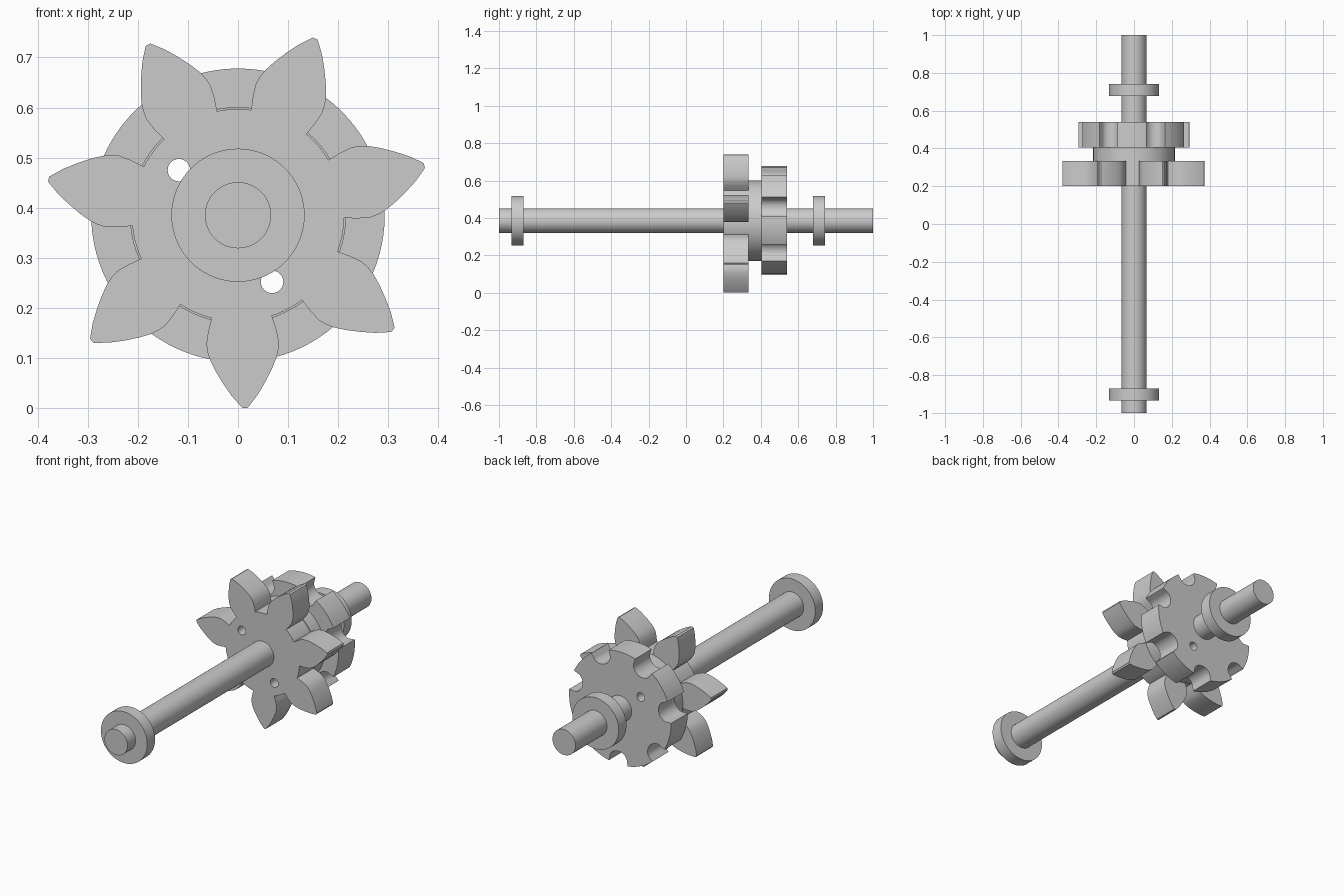
import bpy, bmesh, math
from math import sin, cos, radians, tau

if "Cube" in bpy.data.objects:
    bpy.data.objects.remove(bpy.data.objects["Cube"])

AXIS_Z = 0.385
TEETH = 7
FIRST = radians(-87.9)      # direction of the lowest tooth

grey = bpy.data.materials.new("plain grey")
grey.use_nodes = True
grey.diffuse_color = (0.6, 0.6, 0.6, 1)
grey.node_tree.nodes["Principled BSDF"].inputs["Base Color"].default_value = (0.6, 0.6, 0.6, 1)


def circle(radius, steps=72, cx=0, cy=0):
    return [(cx + radius * cos(tau * i / steps), cy + radius * sin(tau * i / steps))
            for i in range(steps)]


def slab(name, outlines, y0, y1):
    """Extrude filled outlines (outer edge first, then holes) along the axle."""
    curve = bpy.data.curves.new(name, "CURVE")
    curve.dimensions = "2D"
    curve.fill_mode = "BOTH"
    curve.extrude = (y1 - y0) / 2
    for pts in outlines:
        spline = curve.splines.new("POLY")
        spline.points.add(len(pts) - 1)
        for p, (x, z) in zip(spline.points, pts):
            p.co = (x, z, 0, 1)
        spline.use_cyclic_u = True
    obj = bpy.data.objects.new(name, curve)
    bpy.context.collection.objects.link(obj)
    obj.rotation_euler.x = radians(90)
    obj.location = (0, (y0 + y1) / 2, AXIS_Z)
    bpy.ops.object.select_all(action="DESELECT")
    obj.select_set(True)
    bpy.context.view_layer.objects.active = obj
    bpy.ops.object.convert(target="MESH")
    obj = bpy.context.object
    # Weld caps to walls so the shading is continuous
    bm = bmesh.new()
    bm.from_mesh(obj.data)
    bmesh.ops.remove_doubles(bm, verts=bm.verts, dist=0.0001)
    bmesh.ops.recalc_face_normals(bm, faces=bm.faces)
    bm.to_mesh(obj.data)
    bm.free()
    obj.data.materials.clear()
    obj.data.materials.append(grey)
    bpy.ops.object.shade_smooth_by_angle(angle=radians(30))
    return obj


def ring(pattern, arc_radius):
    """Repeat a mirrored (radius, half width) pattern, joined by arcs."""
    pts = []
    step = tau / TEETH
    half = math.atan2(pattern[0][1], pattern[0][0])
    for k in range(TEETH):
        a = FIRST + k * step
        sides = [(r, -w) for r, w in pattern] + [(r, w) for r, w in reversed(pattern) if w > 0]
        pts += [(r * cos(a) - w * sin(a), r * sin(a) + w * cos(a)) for r, w in sides]
        for i in range(1, 10):
            b = a + half + (step - 2 * half) * i / 10
            pts.append((arc_radius * cos(b), arc_radius * sin(b)))
    return pts


# Two through holes shared by all the wheel layers
holes = [circle(0.0225, 24, -0.118, 0.09), circle(0.0225, 24, 0.068, -0.133)]

# Leaf-shaped teeth
tooth = [(0.203, 0.060), (0.23, 0.068), (0.255, 0.0725), (0.272, 0.0705), (0.288, 0.066),
         (0.31, 0.056), (0.335, 0.042), (0.36, 0.026), (0.38, 0.0095), (0.385, 0.005)]
slab("toothed_wheel", [ring(tooth, 0.212)] + holes, 0.2, 0.334)

# Spacer between the two wheels
slab("spacer_disc", [circle(0.216)] + holes, 0.334, 0.405)

# Rear wheel with rounded notches behind each tooth
notch = [(0.288, 0.054)] + [(0.268 - 0.043 * sin(t), 0.05 * cos(t))
                            for t in (radians(90) * i / 8 for i in range(8))] + [(0.225, 0)]
slab("notched_wheel", [ring(notch, 0.293)] + holes, 0.405, 0.54)

# Axle and its two collars
slab("axle", [circle(0.066)], -1, 1)
slab("front_collar", [circle(0.133)], -0.934, -0.87)
slab("rear_collar", [circle(0.133)], 0.678, 0.742)
